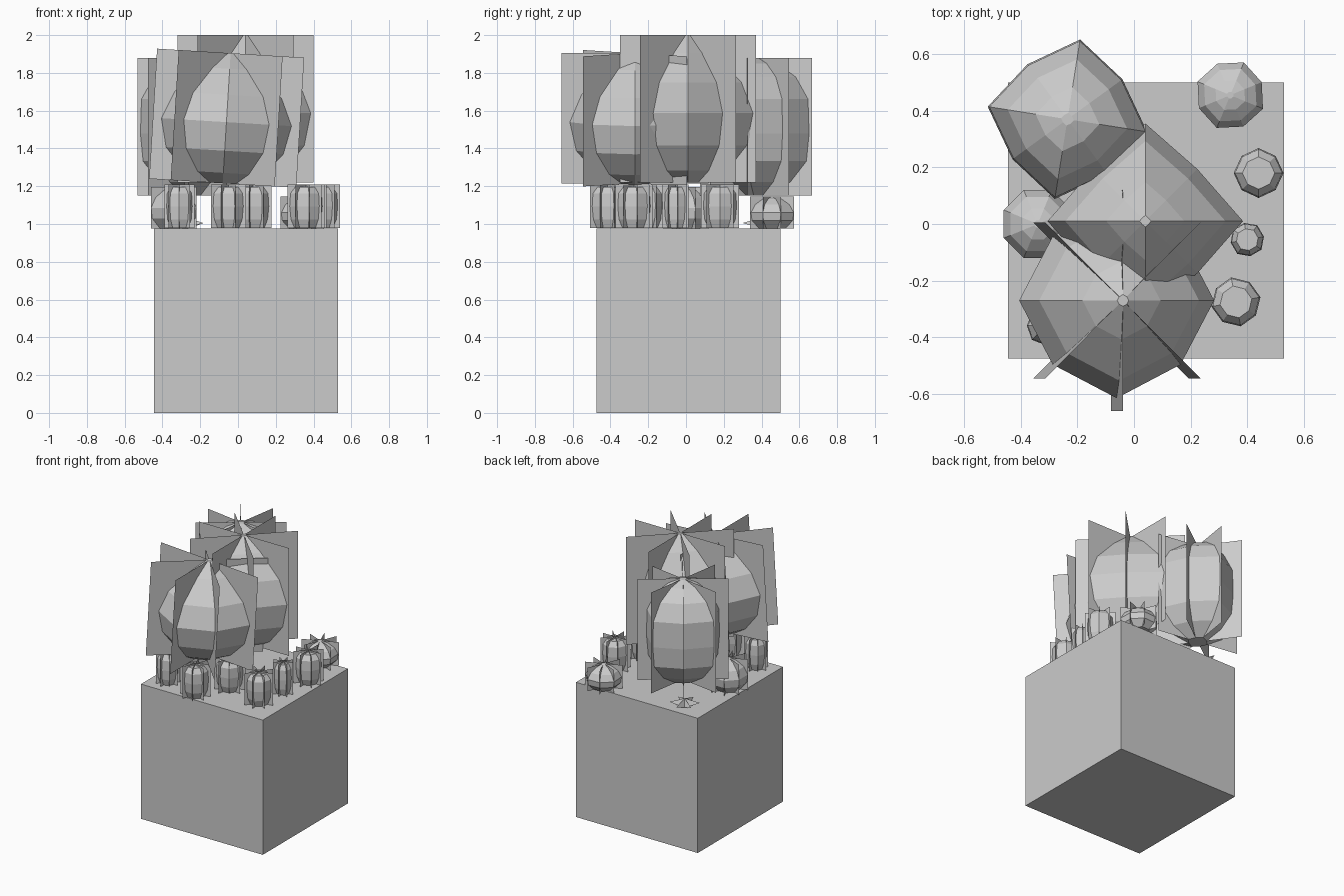
import bpy, bmesh
from math import sin, cos, pi, radians
from mathutils import Matrix, Vector

if "Cube" in bpy.data.objects:
    bpy.data.objects.remove(bpy.data.objects["Cube"])

# profiles: (height fraction, radius fraction)
TEARDROP = [(0, .3), (.08, .6), (.25, .9), (.47, 1), (.68, .82), (.88, .4), (1, .06)]
CAPSULE = [(0, .25), (.1, .65), (.25, .95), (.45, 1), (.7, .98), (.86, .75), (.96, .4), (1, .08)]
COLUMN = [(0, .7), (.2, .92), (.5, 1), (.8, .95), (.95, .65)]
BALL = [(0, .6), (.25, .95), (.5, 1), (.75, .8), (.92, .45), (1, .1)]


def finish(bm, name, loc, rot=(0, 0, 0)):
    me = bpy.data.meshes.new(name)
    bm.to_mesh(me)
    bm.free()
    ob = bpy.data.objects.new(name, me)
    bpy.context.collection.objects.link(ob)
    ob.location = loc
    ob.rotation_euler = [radians(a) for a in rot]
    return ob


def cactus(name, loc, height, profile, r_main, r_diag, fin_r, rot=(0, 0, 0)):
    """Eight-sided faceted body with thin crossed spine planes on its ribs.
    loc is the centre of the plant."""
    # body
    bm = bmesh.new()
    rings = []
    for t, f in profile:
        ring = []
        for i in range(8):
            r = f * (r_diag if i % 2 else r_main)
            a = i * pi / 4
            ring.append(bm.verts.new((r * cos(a), r * sin(a), (t - .5) * height)))
        rings.append(ring)
    for a, b in zip(rings, rings[1:]):
        for i in range(8):
            j = (i + 1) % 8
            # triangulated like facets, alternating the diagonal
            if i % 2:
                bm.faces.new((a[i], a[j], b[j]))
                bm.faces.new((a[i], b[j], b[i]))
            else:
                bm.faces.new((a[i], a[j], b[i]))
                bm.faces.new((a[j], b[j], b[i]))
    bm.faces.new(rings[0][::-1])
    bm.faces.new(rings[-1])
    finish(bm, name + "_body", loc, rot)

    # spine planes
    bm = bmesh.new()
    h = height / 2
    for i in range(4):
        a = i * pi / 4
        d = Vector((cos(a), sin(a), 0)) * fin_r
        z = Vector((0, 0, h))
        bm.faces.new([bm.verts.new(v) for v in (-d - z, d - z, d + z, z - d)])
    finish(bm, name + "_spines", loc, rot)


# square pot
bm = bmesh.new()
bmesh.ops.create_cube(bm, size=.975)
finish(bm, "pot", (.043, .013, .4875))

# three tall cacti
cactus("tall_cactus_centre", (.04, .01, 1.61), .78, TEARDROP, .345, .26, .36)
cactus("tall_cactus_front", (-.06, -.27, 1.56), .69, TEARDROP, .345, .32, .39, (0, 3.5, 0))
cactus("tall_cactus_back", (-.235, .37, 1.515), .73, CAPSULE, .285, .24, .30, (0, 0, -9))

# small column cacti
for i, (x, y, r) in enumerate([(.44, .18, .1), (.36, -.275, .1), (-.05, -.415, .1),
                               (.08, -.21, .1), (-.31, -.36, .08), (.40, -.055, .07)]):
    cactus(f"column_cactus_{i + 1}", (x, y, 1.093), .23, COLUMN, r * .88, r * .85, r,
           (0, 0, 11 * i))

# small round cacti
cactus("round_cactus_right", (.34, .455, 1.06), .17, BALL, .12, .125, .125, (0, 0, 22.5))
cactus("round_cactus_left", (-.34, 0, 1.085), .22, BALL, .13, .13, .13, (0, 0, 22.5))

# low star plant under the back cactus
bm = bmesh.new()
tip = bm.verts.new((0, 0, .05))
star = [bm.verts.new(((.1 if i % 2 else .035) * cos(i * pi / 6),
                      (.1 if i % 2 else .035) * sin(i * pi / 6),
                      .02 if i % 2 else 0)) for i in range(12)]
for i in range(12):
    bm.faces.new((star[i], star[(i + 1) % 12], tip))
finish(bm, "star_plant", (-.27, .4, .985))
